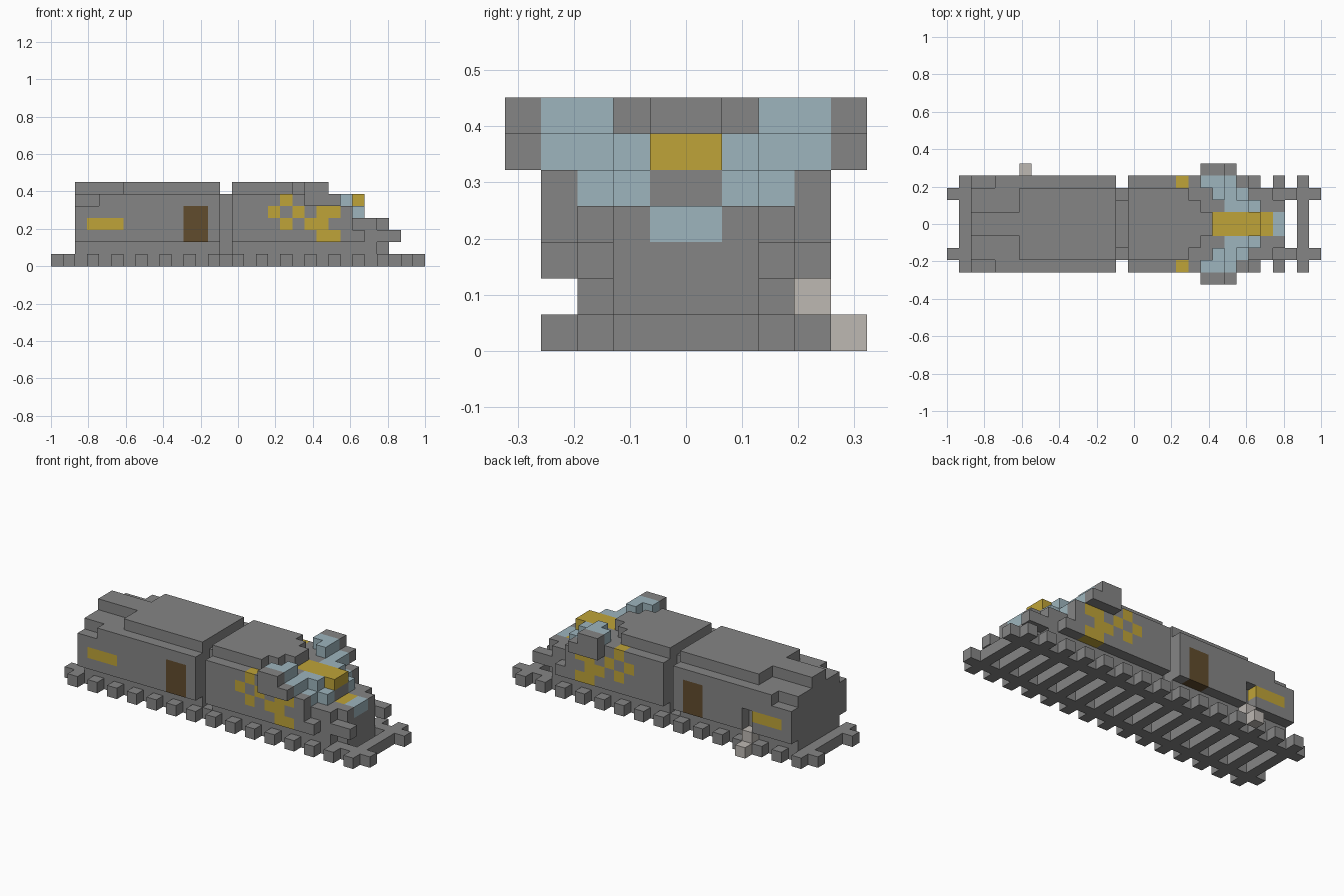
import bpy, bmesh
from mathutils import Vector

cube = bpy.data.objects.get("Cube")
if cube:
    bpy.data.objects.remove(cube)

U = 2 / 31           # block size
cells = {}           # (i, j, k) -> part name
parts = {}           # part name -> material


def material(name, rgb):
    m = bpy.data.materials.new(name)
    m.use_nodes = True
    m.diffuse_color = (*rgb, 1)
    m.node_tree.nodes["Principled BSDF"].inputs["Base Color"].default_value = (*rgb, 1)
    return m


grey = material("steel grey", (0.235, 0.235, 0.235))
gold = material("gold", (0.52, 0.37, 0.04))
blue = material("pale blue", (0.34, 0.46, 0.51))
brown = material("door brown", (0.12, 0.072, 0.026))
beige = material("beige", (0.51, 0.48, 0.45))


def fill(part, mat, xs, rows, zs):
    """Fill blocks on both sides; row 0 lies next to the centre line."""
    parts[part] = mat
    for i in range(*xs):
        for r in range(*rows):
            for k in range(*zs):
                cells[i, r, k] = cells[i, -1 - r, k] = part


def carve(xs, rows, zs):
    for i in range(*xs):
        for r in range(*rows):
            for k in range(*zs):
                cells.pop((i, r, k), None)
                cells.pop((i, -1 - r, k), None)


# Track: two rails and evenly spaced ties
fill("rails", grey, (0, 31), (2, 3), (0, 1))
for tie in range(1, 30, 2):
    fill("ties", grey, (tie, tie + 1), (0, 4), (0, 1))

# Rear car: chassis, body, notched rear corners, stepped roof
fill("rear_chassis", grey, (2, 14), (0, 3), (1, 2))
fill("rear_body", grey, (2, 14), (0, 4), (2, 6))
carve((2, 4), (3, 4), (5, 6))
fill("rear_roof", grey, (2, 6), (0, 1), (6, 7))
fill("rear_roof", grey, (6, 14), (0, 3), (6, 7))
fill("coupling", grey, (14, 15), (0, 2), (1, 6))

# Front car: chassis, body and tapering roof
fill("front_chassis", grey, (15, 27), (0, 3), (1, 2))
fill("front_body", grey, (15, 24), (0, 4), (2, 6))
for row, end in enumerate((22, 21, 20)):
    fill("front_roof", grey, (15, end), (row, row + 1), (6, 7))

# Stepped nose and buffers
fill("nose", grey, (24, 25), (0, 4), (2, 5))
fill("nose", grey, (25, 26), (3, 4), (2, 3))
fill("nose", grey, (25, 27), (0, 3), (2, 4))
fill("nose", grey, (25, 26), (0, 1), (4, 5))
fill("nose", grey, (27, 28), (0, 2), (1, 4))
fill("buffers", grey, (27, 29), (2, 3), (2, 3))

# Blue windshield running diagonally from the wings to the nose tip
fill("windshield", blue, (21, 24), (3, 4), (5, 6))
fill("windshield", blue, (21, 23), (3, 4), (6, 7))
fill("windshield", blue, (22, 23), (2, 3), (6, 7))
fill("windshield", blue, (22, 24), (2, 3), (5, 6))
fill("windshield", blue, (24, 25), (2, 3), (4, 5))
fill("windshield", blue, (23, 25), (1, 2), (5, 6))
fill("windshield", blue, (25, 26), (1, 2), (4, 5))
fill("windshield", blue, (27, 28), (0, 1), (3, 4))

# Gold crest along the centre of the nose
fill("crest", gold, (22, 26), (0, 1), (5, 6))
fill("crest", gold, (26, 27), (0, 1), (3, 4))

# Side wings
fill("wings", grey, (21, 24), (4, 5), (5, 6))
fill("wings", grey, (21, 23), (4, 5), (6, 7))

# Side decoration: doors, stripe, diamond and bracket
fill("doors", brown, (11, 13), (3, 4), (2, 5))
fill("side_stripes", gold, (3, 6), (3, 4), (3, 4))
for i, k in ((19, 5), (18, 4), (20, 4), (19, 3)):
    fill("side_diamonds", gold, (i, i + 1), (3, 4), (k, k + 1))
for i, k in ((22, 4), (21, 3), (22, 2)):
    fill("side_brackets", gold, (i, i + 2), (3, 4), (k, k + 1))

# Recess and steps on the back side only
for k in (2, 3):
    cells.pop((6, 3, k), None)
parts["steps"] = beige
cells[6, 3, 1] = cells[6, 4, 0] = "steps"

# Turn each part into a mesh of its exposed block faces
AXES = [Vector(v) for v in ((1, 0, 0), (0, 1, 0), (0, 0, 1))]
for part, mat in parts.items():
    bm = bmesh.new()
    for cell, owner in cells.items():
        if owner != part:
            continue
        centre = Vector(cell) + Vector((0.5, 0.5, 0.5))
        for a in range(3):
            for sign in (1, -1):
                n = AXES[a] * sign
                if tuple(int(c + d) for c, d in zip(cell, n)) in cells:
                    continue
                s, t = AXES[(a + 1) % 3] / 2, AXES[(a + 2) % 3] / 2 * sign
                mid = centre + n / 2
                corners = (mid - s - t, mid + s - t, mid + s + t, mid - s + t)
                bm.faces.new([bm.verts.new(c * U - Vector((1, 0, 0))) for c in corners])
    bmesh.ops.remove_doubles(bm, verts=bm.verts[:], dist=U / 100)
    mesh = bpy.data.meshes.new(part)
    bm.to_mesh(mesh)
    bm.free()
    mesh.materials.append(mat)
    bpy.context.scene.collection.objects.link(bpy.data.objects.new(part, mesh))
